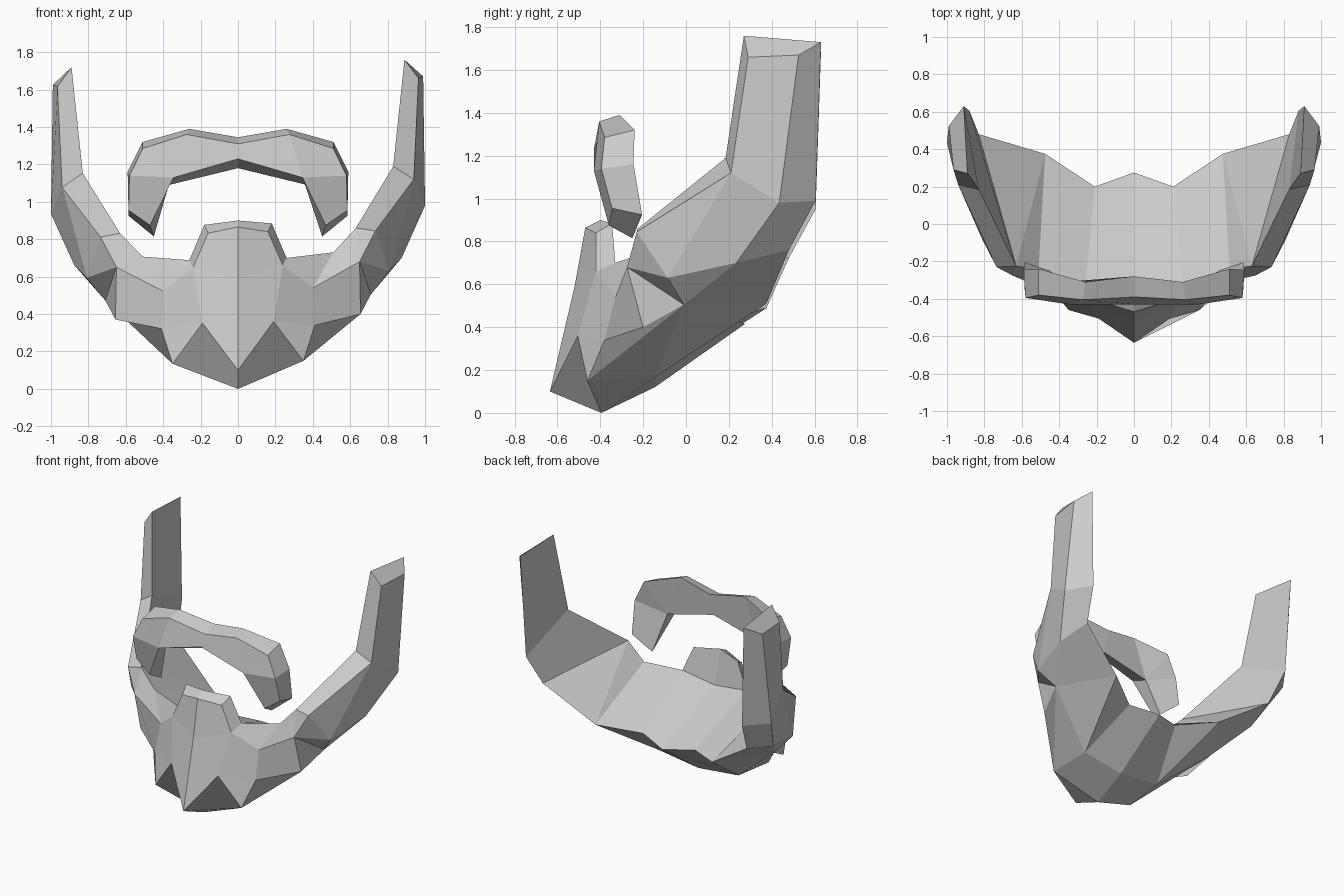
import bpy
import bmesh

if "Cube" in bpy.data.objects:
    bpy.data.objects.remove(bpy.data.objects["Cube"])


def loft(name, half, droop=0):
    """Skin cross-section loops from the centre outwards, mirrored in x and capped.
    The mirrored side hangs lower by droop per unit of x."""
    sections = [[(-x, y, z - droop * x) for x, y, z in s] for s in reversed(half[1:])] + half
    bm = bmesh.new()
    found = {}

    def face(points):
        points = list(dict.fromkeys(points))      # repeated points collapse quads to triangles
        if len(points) > 2:
            for p in points:
                if p not in found:
                    found[p] = bm.verts.new(p)
            bm.faces.new([found[p] for p in points])

    for a, b in zip(sections, sections[1:]):
        for i in range(len(a)):
            j = (i + 1) % len(a)
            face([a[i], a[j], b[j], b[i]])
    face(sections[0])
    face(sections[-1])
    bmesh.ops.recalc_face_normals(bm, faces=bm.faces)
    mesh = bpy.data.meshes.new(name)
    bm.to_mesh(mesh)
    bm.free()
    bpy.context.collection.objects.link(bpy.data.objects.new(name, mesh))


# Points shared by neighbouring sections
lip_back, lip_front = (0, -.33, .66), (0, -.52, .59)
corner_back, corner_front = (.26, -.33, .70), (.24, -.42, .66)
notch, spike, under = (.19, -.505, .36), (.35, -.46, .15), (.33, -.14, .17)
throat, neck, lobe = (.21, .20, .45), (.475, .375, .51), (.83, .48, .76)
rim, face_edge, brow = (.63, -.225, .86), (.65, -.275, .68), (.735, -.23, .845)
jaw, tuft, cheek = (.71, -.01, .505), (.81, -.085, .63), (.875, .235, .70)
ear_front, ear_outer = (.94, .21, 1.12), (1.0, .435, .98)
burn_front, burn_outer = (.965, .29, 1.66), (.99, .525, 1.67)

# Beard: chin, jaw and sideburn as one loft (top, front, hem, tip, underside, back)
loft("beard", [
    [lip_back, lip_front, (0, -.635, .10), (0, -.395, 0), (0, -.145, .12), (0, .275, .415)],
    [corner_back, lip_front, notch, spike, under, throat],
    [corner_back, corner_front, notch, spike, under, throat],
    [(.51, -.24, .73), (.40, -.33, .54), (.41, -.38, .34), spike, under, neck],
    [rim, face_edge, (.655, -.20, .40), jaw, jaw, neck],
    [rim, face_edge, jaw, jaw, jaw, neck],
    [rim, face_edge, tuft, cheek, cheek, lobe],
    [rim, brow, tuft, cheek, cheek, lobe],
    [(.83, .185, 1.19), ear_front, ear_front, ear_outer, ear_outer, (.88, .605, .99)],
    [(.89, .27, 1.76), burn_front, burn_front, burn_outer, burn_outer, (.91, .63, 1.73)],
], droop=.045)

# Patch of hair rising from the chin to the lower lip
loft("lip_patch", [
    [lip_back, (0, -.40, .90), (0, -.47, .865), lip_front],
    [corner_back, (.18, -.345, .885), (.16, -.42, .84), corner_front],
], droop=.045)

# Moustache: loops of top back, top front, bottom front, bottom back
inner_front, inner_back = (.345, -.43, 1.13), (.37, -.31, 1.09)
loft("moustache", [
    [(0, -.28, 1.345), (0, -.39, 1.31), (0, -.43, 1.23), (0, -.32, 1.18)],
    [(.26, -.31, 1.39), (.275, -.405, 1.36), inner_front, inner_back],
    [(.51, -.24, 1.32), (.51, -.38, 1.285), inner_front, inner_back],
    [(.59, -.245, 1.16), (.58, -.395, 1.14), inner_front, inner_back],
    [(.585, -.205, .925), (.585, -.345, .955), (.47, -.36, .875), (.45, -.25, .815)],
])
